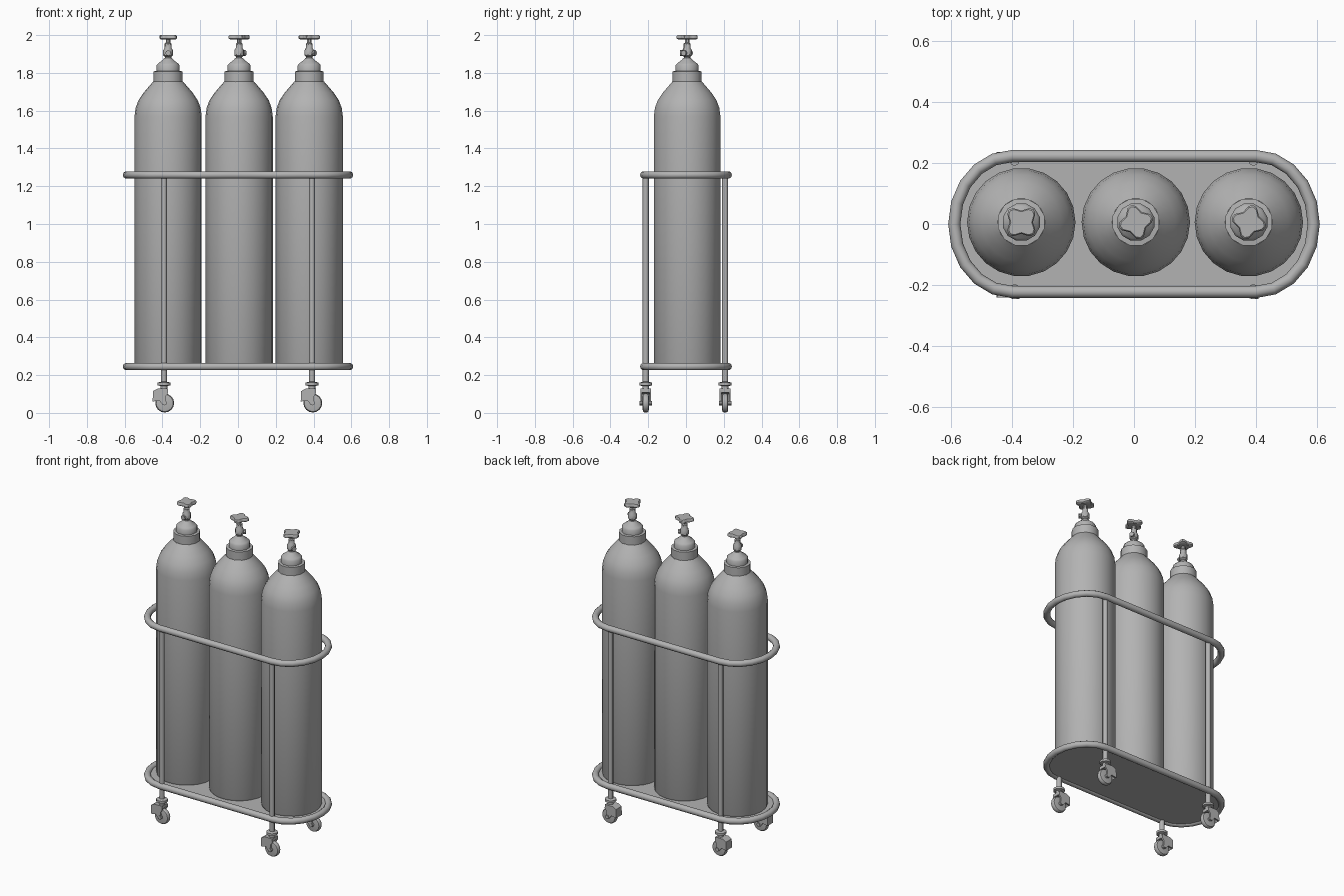
import bpy, bmesh, math
from mathutils import Matrix, Vector

cube = bpy.data.objects.get("Cube")
if cube:
    bpy.data.objects.remove(cube, do_unlink=True)

grey = bpy.data.materials.new("plain_grey")
grey.use_nodes = True
colour = (0.45, 0.45, 0.45, 1)
grey.diffuse_color = colour
grey.node_tree.nodes["Principled BSDF"].inputs["Base Color"].default_value = colour


def finish(name, bm, angle=40, matrix=None):
    """Turn a bmesh into a shaded, coloured object."""
    bmesh.ops.recalc_face_normals(bm, faces=bm.faces)
    if matrix:
        bm.transform(matrix)
    mesh = bpy.data.meshes.new(name)
    bm.to_mesh(mesh)
    bm.free()
    mesh.materials.append(grey)
    obj = bpy.data.objects.new(name, mesh)
    bpy.context.collection.objects.link(obj)
    bpy.ops.object.select_all(action='DESELECT')
    obj.select_set(True)
    bpy.context.view_layer.objects.active = obj
    bpy.ops.object.shade_smooth_by_angle(angle=math.radians(angle))
    return obj


def skin(bm, rings, closed=False):
    """Bridge equal rings of points; cap the ends unless closed."""
    loops = [[bm.verts.new(p) for p in ring] for ring in rings]
    n = len(loops[0])
    pairs = list(zip(loops, loops[1:])) + ([(loops[-1], loops[0])] if closed else [])
    for a, b in pairs:
        for i in range(n):
            j = (i + 1) % n
            bm.faces.new((a[i], a[j], b[j], b[i]))
    if not closed:
        bm.faces.new(loops[0])
        bm.faces.new(loops[-1])


def circle(r, z, n):
    return [(r * math.cos(math.tau * i / n), r * math.sin(math.tau * i / n), z) for i in range(n)]


def lathe(name, profile, n, matrix=None, angle=40):
    bm = bmesh.new()
    skin(bm, [circle(r, z, n) for r, z in profile])
    return finish(name, bm, angle, matrix)


def prism(name, outline, y0, y1, matrix):
    """Extrude an x-z outline across y."""
    bm = bmesh.new()
    skin(bm, [[(x, y, z) for x, z in outline] for y in (y0, y1)])
    return finish(name, bm, 40, matrix)


def oval(segments=10):
    """Rounded frame path: straight sides with bowed ends."""
    pts = []
    for side in (1, -1):
        for i in range(segments + 1):
            t = -math.pi / 2 + math.pi * i / segments
            pts.append(Vector((side * (0.4 + 0.19 * math.cos(t)), side * 0.223 * math.sin(t), 0)))
    return pts


def rail(name, z, radius=0.02, sides=10):
    path = oval()
    rings = []
    for i, p in enumerate(path):
        tangent = (path[(i + 1) % len(path)] - path[i - 1]).normalized()
        out = tangent.cross(Vector((0, 0, 1)))
        rings.append([p + out * x + Vector((0, 0, z + y)) for x, y, _ in circle(radius, 0, sides)])
    bm = bmesh.new()
    skin(bm, rings, closed=True)
    finish(name, bm, 60)


# Trolley frame
rail("upper_rail", 1.26)
rail("lower_rail", 0.245)
bm = bmesh.new()
skin(bm, [[(p.x, p.y, z) for p in oval()] for z in (0.235, 0.25)])
finish("base_plate", bm)

# Posts and casters
wheel_profile = [(0.036, -0.016), (0.045, -0.014), (0.05, -0.006),
                 (0.05, 0.006), (0.045, 0.014), (0.036, 0.016)]
hood = [(-0.06, 0.06), (-0.058, 0.115), (-0.035, 0.128), (0.02, 0.128),
        (0.022, 0.105), (0.008, 0.085), (0.01, 0.05), (-0.006, 0.042), (-0.025, 0.066)]
for sx, xname in ((-1, "right"), (1, "left")):
    for sy, yname in ((-1, "front"), (1, "back")):
        tag = f"{yname}_{xname}"
        place = Matrix.Translation((sx * 0.392, sy * 0.21 - 0.003, 0))
        lathe("post_" + tag, [(0.016, 0.16), (0.016, 1.26)], 8, place, 60)
        lathe("caster_stem_" + tag,
              [(0.018, 0.115), (0.018, 0.142), (0.034, 0.146), (0.034, 0.16), (0.016, 0.165)],
              12, place)
        axle = place @ Matrix.Translation((0.004, 0, 0.052)) @ Matrix.Rotation(math.pi / 2, 4, 'X')
        lathe("wheel_" + tag, wheel_profile, 16, axle)
        lathe("axle_" + tag, [(0.012, -0.033), (0.012, 0.033)], 8, axle)
        for side in (-1, 1):
            prism("fork_cheek_" + tag, hood, side * 0.02, side * 0.029, place)
        prism("fork_crown_" + tag, hood[:4] + [(0.02, 0.108), (-0.04, 0.1)], -0.02, 0.02, place)

# Gas cylinders with valves
body = [(0.172, 0.248), (0.178, 0.26), (0.178, 1.57), (0.172, 1.615), (0.157, 1.655),
        (0.13, 1.695), (0.1, 1.73), (0.078, 1.755)]
neck = [(0.079, 1.75), (0.079, 1.808), (0.063, 1.81), (0.063, 1.84), (0.055, 1.85),
        (0.03, 1.868), (0.02, 1.88)]
valve = [(0.017, 1.875), (0.017, 1.885), (0.026, 1.892), (0.026, 1.92), (0.018, 1.932),
         (0.018, 1.955), (0.012, 1.96), (0.012, 1.98), (0.02, 1.985)]
for tag, x, turn in (("right", -0.37, 45), ("middle", 0.006, 105), ("left", 0.377, 75)):
    place = Matrix.Translation((x, 0.006, 0))
    spin = place @ Matrix.Rotation(math.radians(turn), 4, 'Z')
    lathe("cylinder_body_" + tag, body, 22, place)
    lathe("neck_collar_" + tag, neck, 12, spin)
    lathe("valve_stem_" + tag, valve, 8, spin)
    outlet = (place @ Matrix.Rotation(math.radians(turn * 2 - 180), 4, 'Z')
              @ Matrix.Translation((0, 0, 1.905)) @ Matrix.Rotation(math.pi / 2, 4, 'Y'))
    lathe("valve_outlet_" + tag,
          [(0.01, 0), (0.01, 0.024), (0.015, 0.026), (0.015, 0.038)], 8, outlet)
    # Four-lobed handwheel
    bm = bmesh.new()
    rings = []
    for scale, z in ((0.85, 1.977), (1, 1.982), (1, 1.995), (0.9, 2.0)):
        ring = []
        for i in range(24):
            t = math.tau * i / 24
            r = scale * (0.048 + 0.01 * math.cos(4 * t))
            ring.append((r * math.cos(t), r * math.sin(t), z))
        rings.append(ring)
    skin(bm, rings)
    finish("handwheel_" + tag, bm, 40, spin)
